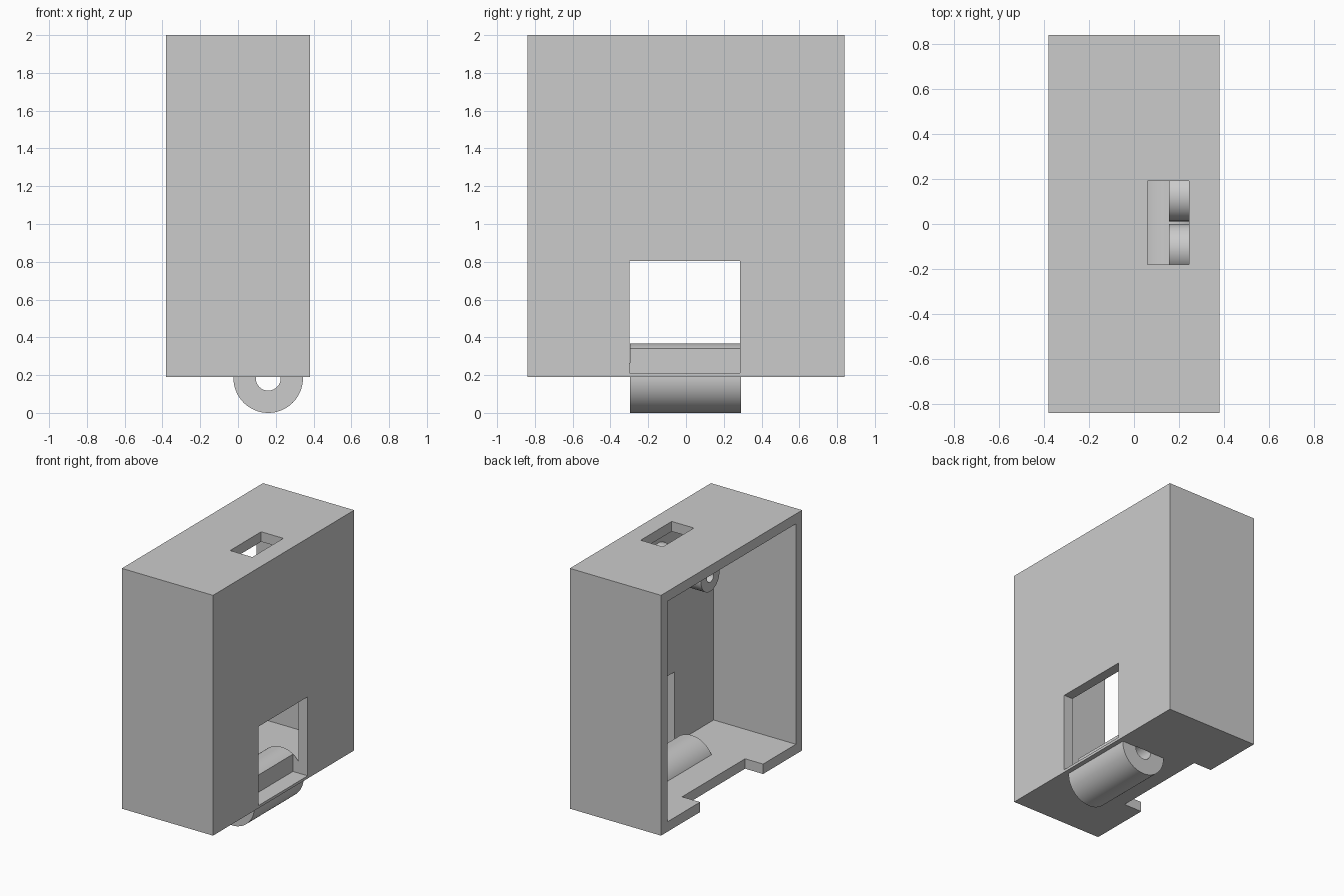
import bpy
import math
from mathutils import Matrix

cube = bpy.data.objects.get("Cube")
if cube:
    bpy.data.objects.remove(cube, do_unlink=True)

grey = bpy.data.materials.new("plain grey")
grey.use_nodes = True
grey.diffuse_color = (0.6, 0.6, 0.6, 1)
grey.node_tree.nodes["Principled BSDF"].inputs["Base Color"].default_value = (0.6, 0.6, 0.6, 1)


def block(name, xs, ys, zs):
    """Box from its (low, high) limits on each axis."""
    spans = (xs, ys, zs)
    bpy.ops.mesh.primitive_cube_add(size=1)
    ob = bpy.context.object
    ob.name = name
    size = Matrix.Diagonal([b - a for a, b in spans] + [1])
    ob.data.transform(Matrix.Translation([(a + b) / 2 for a, b in spans]) @ size)
    ob.data.materials.append(grey)
    return ob


def rod(name, radius, length, centre, axis, sides=64):
    """Cylinder lying along the x or y axis."""
    bpy.ops.mesh.primitive_cylinder_add(vertices=sides, radius=radius, depth=length)
    ob = bpy.context.object
    ob.name = name
    turn = Matrix.Rotation(math.pi / 2, 4, "Y" if axis == "x" else "X")
    ob.data.transform(Matrix.Translation(centre) @ turn)
    ob.data.materials.append(grey)
    return ob


def combine(target, tool, operation):
    """Apply a boolean and discard the tool."""
    mod = target.modifiers.new(operation, "BOOLEAN")
    mod.operation = operation
    mod.solver = "EXACT"
    mod.object = tool
    bpy.context.view_layer.objects.active = target
    bpy.ops.object.modifier_apply(modifier=mod.name)
    bpy.data.objects.remove(tool, do_unlink=True)


# Box shell, open on its -x side
half_x, half_y, base, top, wall = 0.38, 0.84, 0.19, 2.0, 0.075
case = block("case", (-half_x, half_x), (-half_y, half_y), (base, top))
inner_y = half_y - wall
cavity = block("cavity", (-half_x - 0.1, half_x - wall), (-inner_y, inner_y),
               (base + wall, top - wall))
combine(case, cavity, "DIFFERENCE")

# Hinge barrel set through the floor
hinge = (0.16, -0.003, 0.184)
combine(case, rod("barrel", 0.184, 0.586, hinge, "y"), "UNION")
combine(case, rod("pin_hole", 0.066, 0.59, hinge, "y"), "DIFFERENCE")

# Side window with its pocket, slot in the roof, notch in the floor's open edge
openings = {
    "window": ((0.257, 0.5), (-0.3, 0.287), (0.21, 0.805)),
    "roof_slot": ((0.06, 0.245), (-0.18, 0.19), (1.9, 2.1)),
    "floor_notch": ((-0.5, -0.23), (-0.375, 0.375), (0.1, 0.3)),
}
for name, spans in openings.items():
    combine(case, block(name, *spans), "DIFFERENCE")

# Hollow screw posts on the inside of the side wall
for y, z in ((-0.51, 1.48), (0.51, 1.48), (-0.11, 1.74), (0.122, 1.74)):
    post = rod("screw_post", 0.11, 0.152, (0.231, y, z), "x", 48)
    combine(post, rod("screw_hole", 0.04, 0.14, (0.215, y, z), "x", 32), "DIFFERENCE")

# Smooth the round faces, keep corners sharp
bpy.ops.object.select_all(action="DESELECT")
for ob in bpy.data.objects:
    if ob.name.startswith(("case", "screw_post")):
        ob.select_set(True)
bpy.context.view_layer.objects.active = case
bpy.ops.object.shade_smooth_by_angle(angle=math.radians(30))
